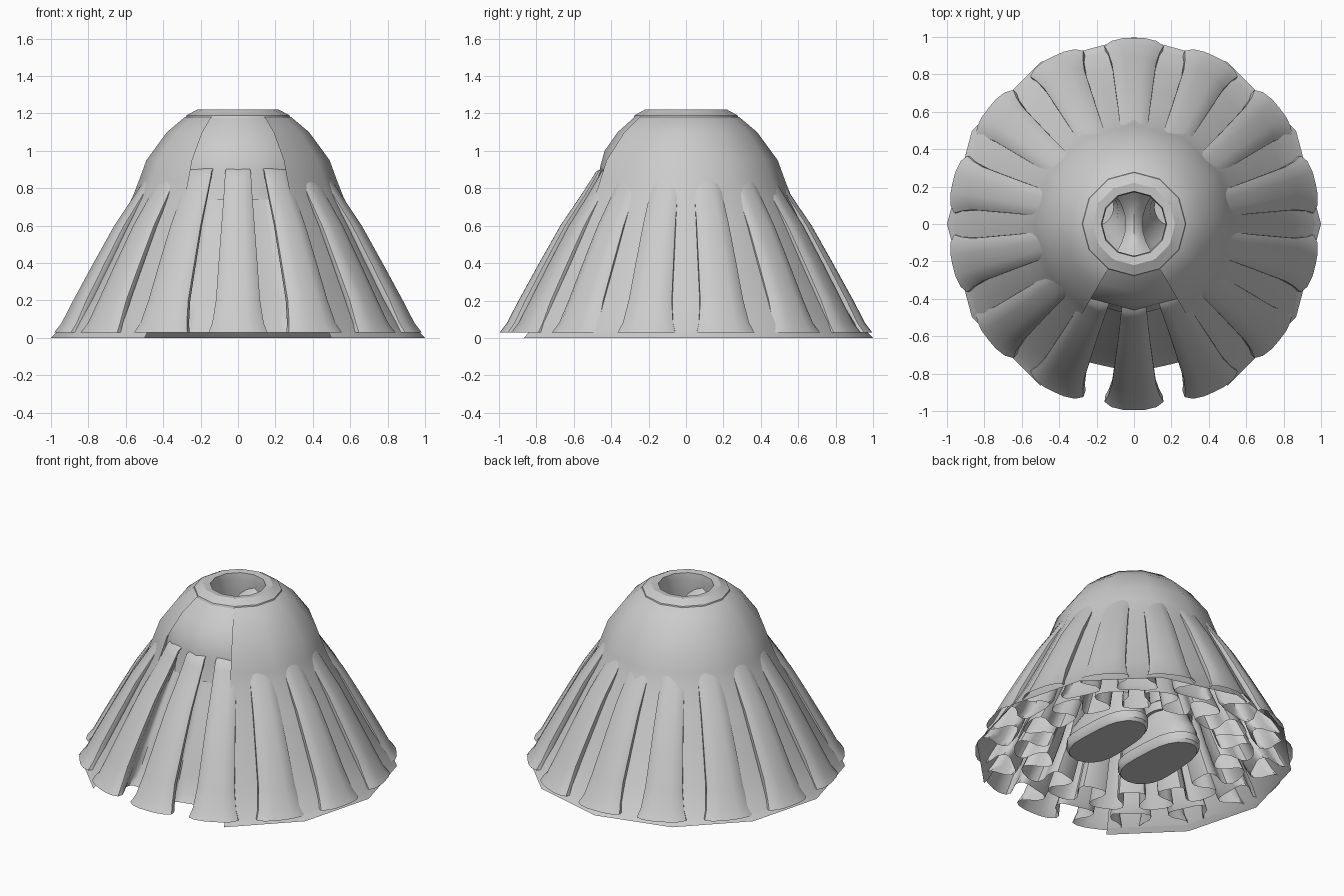
import bpy, bmesh
from math import sin, cos, pi, radians

if "Cube" in bpy.data.objects:
    bpy.data.objects.remove(bpy.data.objects["Cube"])


def make(name, rings, closed=True, cap_start=False, angle=35):
    """Skin a list of equal-length point rings into one object."""
    bm = bmesh.new()
    vr = [[bm.verts.new(p) for p in r] for r in rings]
    n = len(vr[0])
    for a, b in zip(vr, vr[1:]):
        for i in range(n if closed else n - 1):
            j = (i + 1) % n
            bm.faces.new((a[i], a[j], b[j], b[i]))
    if cap_start:
        bm.faces.new(vr[0][::-1])
    bmesh.ops.recalc_face_normals(bm, faces=bm.faces)
    me = bpy.data.meshes.new(name)
    bm.to_mesh(me)
    bm.free()
    ob = bpy.data.objects.new(name, me)
    bpy.context.collection.objects.link(ob)
    bpy.ops.object.select_all(action='DESELECT')
    ob.select_set(True)
    bpy.context.view_layer.objects.active = ob
    bpy.ops.object.shade_smooth_by_angle(angle=radians(angle))
    return ob


def lathe(name, profile, n, start=0, sweep=360, angle=35):
    full = sweep == 360
    count = n if full else n + 1
    angs = [radians(start + sweep * i / n) for i in range(count)]
    return make(name, [[(r * cos(a), r * sin(a), z) for a in angs]
                       for r, z in profile], full, angle=angle)


def ellipse(cx, cy, z, rx, ry, n=20):
    return [(cx + rx * cos(2 * pi * i / n), cy + ry * sin(2 * pi * i / n), z)
            for i in range(n)]


# Outer coat panel: twelve-sided, open across the front 60 degrees
coat = [(.97, .03), (1, 0), (.965, .035), (.86, .2), (.75, .4), (.645, .6),
        (.565, .75), (.53, .84), (.49, .95), (.38, 1.1), (.285, 1.18), (.25, 1.19)]
lathe("outer_coat", coat, 10, start=-60, sweep=300)

# Smooth yoke under the coat, seen in the front opening
yoke = [(.49, .74), (.465, .85), (.46, .91), (.435, 1.0), (.365, 1.1), (.275, 1.18)]
lathe("inner_yoke", yoke, 12)

# Waistband sloping to the rim, turning down inside the opening
band = [(.28, 1.175), (.275, 1.19), (.22, 1.22), (.175, 1.215), (.17, 1.17),
        (.18, 1.08), (.19, .95)]
lathe("waistband", band, 12)

# Box pleats: half a fold as (degrees from its centre, depth fraction)
half = [(12.86, 1), (8, .99), (4.6, .93), (3.8, .8), (4.8, .62), (7.2, .45),
        (8.8, .3), (8.7, .14), (6.5, .04), (3.2, 0)]
fold = [(-a, d) for a, d in half] + [(0, 0)] + [(a, d) for a, d in half[:0:-1]]


def pleats(name, levels):
    """Fourteen folds swept through (height, outer radius, depth, face width)."""
    rings = []
    for z, R, depth, wide in levels:
        ring = []
        for k in range(14):
            for a, d in fold:
                t = radians(-90 + k * 360 / 14 + a * (wide if d < .5 else 1))
                r = R - depth * d
                ring.append((r * cos(t), r * sin(t), z))
        rings.append(ring)
    make(name, rings, angle=50)


pleats("pleated_skirt", [(.03, .995, .22, 1.08), (.08, .957, .22, .98), (.2, .895, .2, .9),
                         (.4, .785, .17, .9), (.6, .672, .14, .9), (.75, .57, .11, .92),
                         (.85, .505, .08, .95), (.89, .48, .06, .95), (.91, .44, .04, .95)])
# Inner petticoat with the same folds
pleats("petticoat", [(.04, .75, .22, 1), (.2, .67, .2, 1), (.4, .58, .17, 1),
                     (.6, .49, .14, 1), (.8, .4, .1, 1)])

# Legs and boots, one per side
for side, s in (("left", 1), ("right", -1)):
    # legs hang from the hips down into the boots
    leg = [(.21, .09, .26, .1, .1), (.2, .07, .5, .115, .12),
           (.15, .03, .75, .125, .15), (.115, 0, .92, .1, .17),
           (.1, 0, 1.02, .09, .17)]
    make(side + "_leg", [ellipse(s * x, y, z, rx, ry) for x, y, z, rx, ry in leg])

    # thick sole, rounded toe and a banded ankle
    boot = [(0, .03, .165, .31), (0, .05, .18, .325), (0, .1, .18, .325),
            (0, .1, .165, .31), (.005, .16, .165, .3), (.03, .22, .145, .24),
            (.06, .27, .135, .18), (.08, .3, .13, .145), (.08, .3, .15, .16),
            (.08, .36, .155, .16), (.08, .38, .13, .13)]
    rings = []
    for y, z, rx, ry in boot:
        r = []
        for px, py, pz in ellipse(0, 0, z, rx, ry, 24):
            waist = 1 - .12 * cos(pi * py / ry / 1.2) if z < .2 else 1
            toe = 1 + .1 * (-py / ry) if z < .2 else 1
            r.append((s * .21 + px * waist * toe, y + py, pz))
        rings.append(r)
    make(side + "_boot", rings, cap_start=True)

# Saddle between the two legs, visible down the waist opening
rows = []
for i in range(9):
    y = -.18 + .045 * i
    w = .045 + 2.2 * y * y
    rows.append([(w * f, y, 1.03 + 3 * y * y - .04 * f * f) for f in (-1, -.5, 0, .5, 1)])
make("hip_saddle", rows, closed=False)
